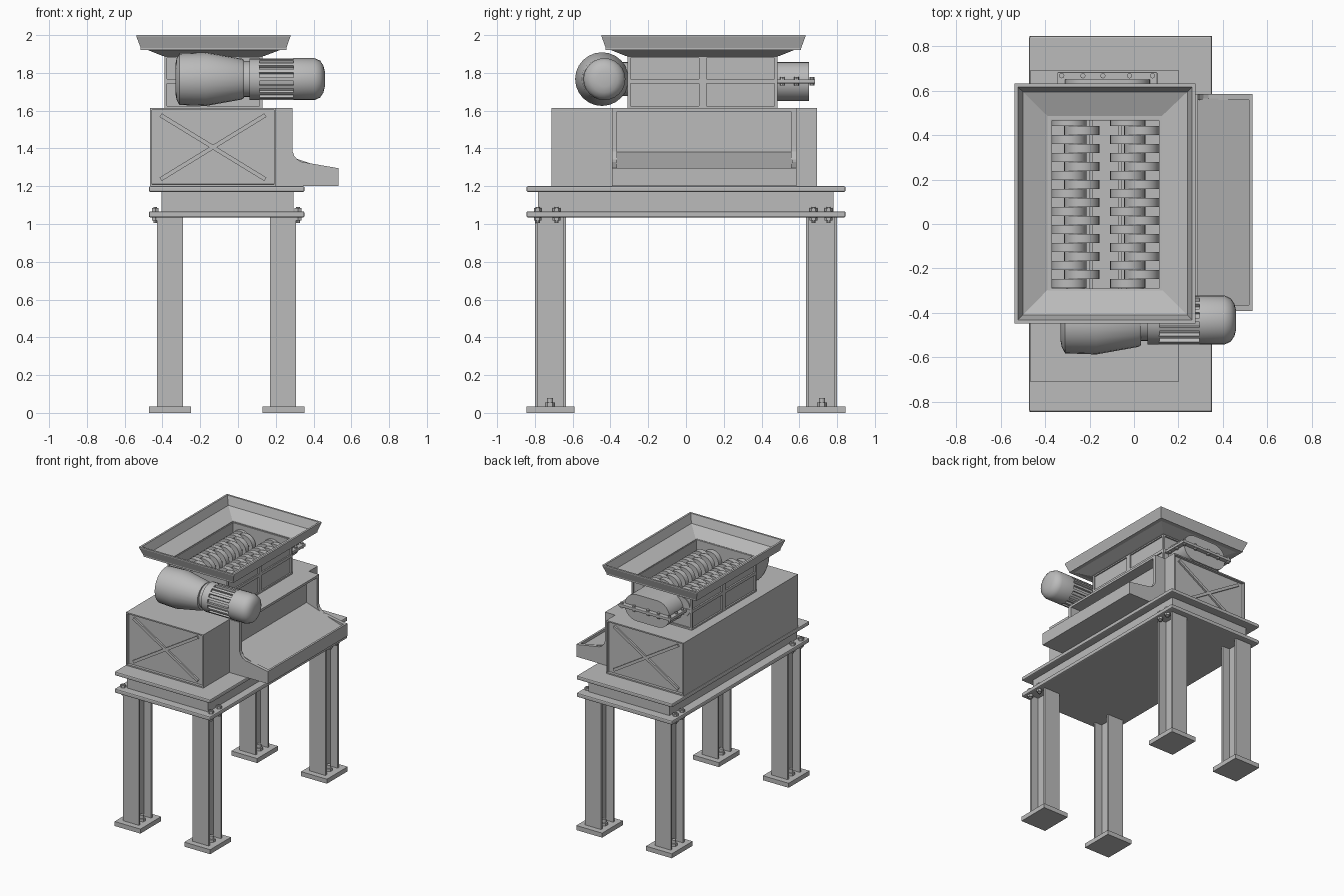
import bpy, bmesh, math
from mathutils import Vector, Matrix

if "Cube" in bpy.data.objects:
    bpy.data.objects.remove(bpy.data.objects["Cube"])

grey = bpy.data.materials.new("machine_grey")
grey.diffuse_color = (0.5, 0.5, 0.5, 1)
grey.use_nodes = True
grey.node_tree.nodes["Principled BSDF"].inputs["Base Color"].default_value = grey.diffuse_color


def finish(name, bm, bevel=0, smooth=False):
    bmesh.ops.recalc_face_normals(bm, faces=bm.faces)
    me = bpy.data.meshes.new(name)
    bm.to_mesh(me)
    bm.free()
    ob = bpy.data.objects.new(name, me)
    bpy.context.collection.objects.link(ob)
    me.materials.append(grey)
    if bevel:
        mod = ob.modifiers.new("bevel", 'BEVEL')
        mod.width, mod.segments, mod.limit_method = bevel, 2, 'ANGLE'
    if smooth:
        bpy.ops.object.select_all(action='DESELECT')
        ob.select_set(True)
        bpy.context.view_layer.objects.active = ob
        bpy.ops.object.shade_smooth_by_angle(angle=math.radians(35))
    return ob


def add_box(bm, x0, x1, y0, y1, z0, z1):
    m = Matrix.Translation(((x0 + x1) / 2, (y0 + y1) / 2, (z0 + z1) / 2)) @ \
        Matrix.Diagonal((x1 - x0, y1 - y0, z1 - z0, 1))
    return bmesh.ops.create_cube(bm, size=1, matrix=m)["verts"]


def boxes(name, items, bevel=0):
    bm = bmesh.new()
    for it in items:
        add_box(bm, *it)
    return finish(name, bm, bevel)


def add_cyl(bm, p, q, r, sides=24):
    p, q = Vector(p), Vector(q)
    m = Matrix.Translation((p + q) / 2) @ (q - p).to_track_quat('Z', 'Y').to_matrix().to_4x4()
    bmesh.ops.create_cone(bm, cap_ends=True, segments=sides, radius1=r, radius2=r,
                          depth=(q - p).length, matrix=m)


def lathe_x(name, profile, cy, cz, sides=24):
    bm = bmesh.new()
    rings = [[bm.verts.new((x, cy + r * math.cos(2 * math.pi * i / sides),
                            cz + r * math.sin(2 * math.pi * i / sides)))
              for i in range(sides)] for x, r in profile]
    for a, b in zip(rings, rings[1:]):
        for i in range(sides):
            j = (i + 1) % sides
            bm.faces.new((a[i], a[j], b[j], b[i]))
    bm.faces.new(rings[0])
    bm.faces.new(rings[-1])
    return finish(name, bm, smooth=True)


def prism_y(name, pts, y0, y1, smooth=False):
    bm = bmesh.new()
    f = bm.faces.new([bm.verts.new((x, y0, z)) for x, z in pts])
    ext = bmesh.ops.extrude_face_region(bm, geom=[f])["geom"]
    bmesh.ops.translate(bm, vec=(0, y1 - y0, 0),
                        verts=[v for v in ext if isinstance(v, bmesh.types.BMVert)])
    return finish(name, bm, smooth=smooth)


# Legs: H-beams on foot plates, with foot bolts
for sx, fx, lx in (("left", -0.47, -0.43), ("right", 0.13, 0.17)):
    for sy, s in (("front", -1), ("back", 1)):
        def yr(a, b):
            return (s * a, s * b) if s > 0 else (s * b, s * a)
        boxes(f"{sx}_{sy}_foot", [(fx, fx + 0.222, *yr(0.59, 0.845), 0, 0.035)])
        boxes(f"{sx}_{sy}_leg", [
            (lx, lx + 0.138, *yr(0.635, 0.651), 0.035, 1.035),
            (lx, lx + 0.138, *yr(0.784, 0.80), 0.035, 1.035),
            (lx + 0.062, lx + 0.076, *yr(0.65, 0.785), 0.035, 1.035)])
        bm = bmesh.new()
        for bx in (lx + 0.03, lx + 0.108):
            add_cyl(bm, (bx, s * 0.72, 0.03), (bx, s * 0.72, 0.055), 0.026, 6)
            add_cyl(bm, (bx, s * 0.72, 0.05), (bx, s * 0.72, 0.08), 0.015, 12)
        finish(f"{sx}_{sy}_foot_bolts", bm)

# Base frame: two plates with a recessed beam between
boxes("lower_plate", [(-0.472, 0.352, -0.845, 0.845, 1.035, 1.067)], 0.008)
boxes("base_beam", [(-0.404, 0.293, -0.784, 0.78, 1.06, 1.175)])
boxes("upper_plate", [(-0.472, 0.352, -0.845, 0.845, 1.17, 1.2)], 0.008)
bm = bmesh.new()
for bx in (-0.438, 0.318):
    for by in (-0.785, -0.685, 0.675, 0.755):
        add_cyl(bm, (bx, by, 1.005), (bx, by, 1.09), 0.011, 10)
        add_cyl(bm, (bx, by, 1.067), (bx, by, 1.085), 0.021, 6)
        add_cyl(bm, (bx, by, 1.018), (bx, by, 1.035), 0.021, 6)
finish("frame_bolts", bm)

# Main housing with recessed, cross-braced end panels
X0, X1, Y0, Y1, Z0, Z1 = -0.465, 0.2, -0.712, 0.693, 1.2, 1.613
bm = bmesh.new()
add_box(bm, X0, X1, Y0, Y1, Z0, Z1)
bm.normal_update()
ends = [f for f in bm.faces if abs(f.normal.y) > 0.9]
bmesh.ops.inset_individual(bm, faces=ends, thickness=0.014, depth=0)
bmesh.ops.inset_individual(bm, faces=ends, thickness=0.001, depth=-0.02)
finish("housing", bm)
bm = bmesh.new()
cx, cz = (X0 + X1) / 2, (Z0 + Z1) / 2
for y in (Y0 + 0.014, Y1 - 0.014):
    for s in (-1, 1):
        vs = add_box(bm, -0.325, 0.325, -0.007, 0.007, -0.011, 0.011)
        bmesh.ops.transform(bm, verts=vs, matrix=Matrix.Translation((cx, y, cz)) @
                            Matrix.Rotation(s * math.atan2(0.34, 0.555), 4, 'Y'))
finish("cross_braces", bm)

# Discharge chute: curved cheeks, hood, sloping floor and lip
cheek = [(0.19, 1.2), (0.533, 1.2), (0.533, 1.295), (0.36, 1.325)]
cheek += [(0.36 - 0.072 * math.sin(a), 1.397 - 0.072 * math.cos(a))
          for a in (math.radians(d) for d in (20, 40, 60, 80))]
cheek += [(0.288, 1.41), (0.288, 1.613), (0.19, 1.613)]
prism_y("chute_front_cheek", cheek, -0.392, -0.364)
prism_y("chute_back_cheek", cheek, 0.557, 0.585)
prism_y("chute_floor", [(0.19, 1.2), (0.52, 1.2), (0.52, 1.275), (0.19, 1.385)], -0.37, 0.565)
boxes("chute_lip", [(0.517, 0.533, -0.392, 0.585, 1.2, 1.297)])
boxes("chute_hood", [(0.19, 0.288, -0.37, 0.565, 1.595, 1.613)])

# Hopper: lofted rectangular rings, outside up, over the rim, inside down
rings = [(-0.378, 0.12, -0.298, 0.474, 1.61), (-0.378, 0.12, -0.298, 0.474, 1.885),
         (-0.40, 0.14, -0.32, 0.495, 1.89), (-0.48, 0.225, -0.40, 0.575, 1.922),
         (-0.515, 0.256, -0.425, 0.61, 1.922), (-0.515, 0.256, -0.425, 0.61, 1.932),
         (-0.538, 0.277, -0.447, 0.632, 1.992), (-0.538, 0.277, -0.447, 0.632, 2.0),
         (-0.523, 0.262, -0.432, 0.617, 2.0), (-0.50, 0.24, -0.41, 0.595, 1.935),
         (-0.383, 0.119, -0.29, 0.48, 1.888), (-0.37, 0.112, -0.29, 0.466, 1.885),
         (-0.37, 0.112, -0.29, 0.466, 1.61)]
bm = bmesh.new()
loops = [[bm.verts.new(p) for p in ((a, c, z), (b, c, z), (b, d, z), (a, d, z))]
         for a, b, c, d, z in rings]
for k, lo in enumerate(loops):
    up = loops[(k + 1) % len(loops)]
    for i in range(4):
        j = (i + 1) % 4
        bm.faces.new((lo[i], lo[j], up[j], up[i]))
finish("hopper", bm)

# Stiffening ribs around the hopper body
a, b, c, d = -0.39, 0.13, -0.31, 0.485
ribs = []
for z0, z1 in ((1.61, 1.625), (1.745, 1.768), (1.878, 1.892)):
    ribs += [(a, a + 0.015, c, d, z0, z1), (b - 0.015, b, c, d, z0, z1),
             (a, b, c, c + 0.015, z0, z1), (a, b, d - 0.015, d, z0, z1)]
for x0, x1 in ((a, a + 0.015), (b - 0.015, b)):
    for y0, y1 in ((c, c + 0.016), (0.07, 0.108), (d - 0.016, d)):
        ribs.append((x0, x1, y0, y1, 1.61, 1.885))
boxes("hopper_ribs", ribs)

# Cutter discs, staggered along two shafts, with comb bars
for side, xa, xb in (("left", -0.292, -0.235), ("right", -0.028, 0.035)):
    bm = bmesh.new()
    for i in range(19):
        y = -0.288 + i * 0.0405
        x = xa if i % 2 == 0 else xb
        add_cyl(bm, (x, y, 1.77), (x, y + 0.0405, 1.77), 0.079, 28)
    add_cyl(bm, ((xa + xb) / 2, -0.295, 1.77), ((xa + xb) / 2, 0.47, 1.77), 0.04, 16)
    finish(f"{side}_cutters", bm, smooth=True)
boxes("comb_bars", [(-0.203, -0.187, -0.29, 0.47, 1.61, 1.78),
                    (-0.072, -0.056, -0.29, 0.47, 1.61, 1.78)])

# Gear motor: tapered gearbox, neck, finned motor and domed cap
MY, MZ = -0.445, 1.767
lathe_x("gearbox", [(-0.33, 0.085), (-0.325, 0.11), (-0.31, 0.137), (-0.17, 0.142),
                    (0.02, 0.108), (0.032, 0.1)], MY, MZ)
MY = -0.432
lathe_x("motor", [(0.02, 0.095), (0.06, 0.095), (0.06, 0.11), (0.115, 0.11), (0.115, 0.094),
                  (0.295, 0.094), (0.295, 0.111), (0.405, 0.111), (0.435, 0.098),
                  (0.452, 0.072), (0.46, 0.04)], MY, MZ)
bm = bmesh.new()
for i in range(16):
    vs = add_box(bm, 0.11, 0.30, 0.085, 0.11, -0.009, 0.009)
    bmesh.ops.transform(bm, verts=vs, matrix=Matrix.Translation((0, MY, MZ)) @
                        Matrix.Rotation(2 * math.pi * i / 16, 4, 'X'))
finish("motor_fins", bm)
bm = bmesh.new()
add_cyl(bm, (-0.235, -0.40, MZ), (-0.235, -0.29, MZ), 0.09)
finish("drive_coupling", bm, smooth=True)

# Rear gear case: capsule with split flange and bolts
arc = [math.radians(-90 + 15 * i) for i in range(13)]
caps = [(-0.03 + 0.103 * math.cos(t), 1.755 + 0.103 * math.sin(t)) for t in arc]
caps += [(-0.21 - 0.103 * math.cos(t), 1.755 - 0.103 * math.sin(t)) for t in arc]
prism_y("gear_case", caps, 0.47, 0.65, smooth=True)
boxes("gear_case_flange", [(-0.345, 0.105, 0.47, 0.683, 1.744, 1.766)], 0.004)
bm = bmesh.new()
spots = [(x, 0.667) for x in (-0.325, -0.23, -0.14, -0.02, 0.083)]
spots += [(x, y) for x in (-0.327, 0.088) for y in (0.51, 0.585)]
for x, y in spots:
    add_cyl(bm, (x, y, 1.733), (x, y, 1.777), 0.012, 8)
finish("gear_case_bolts", bm)
